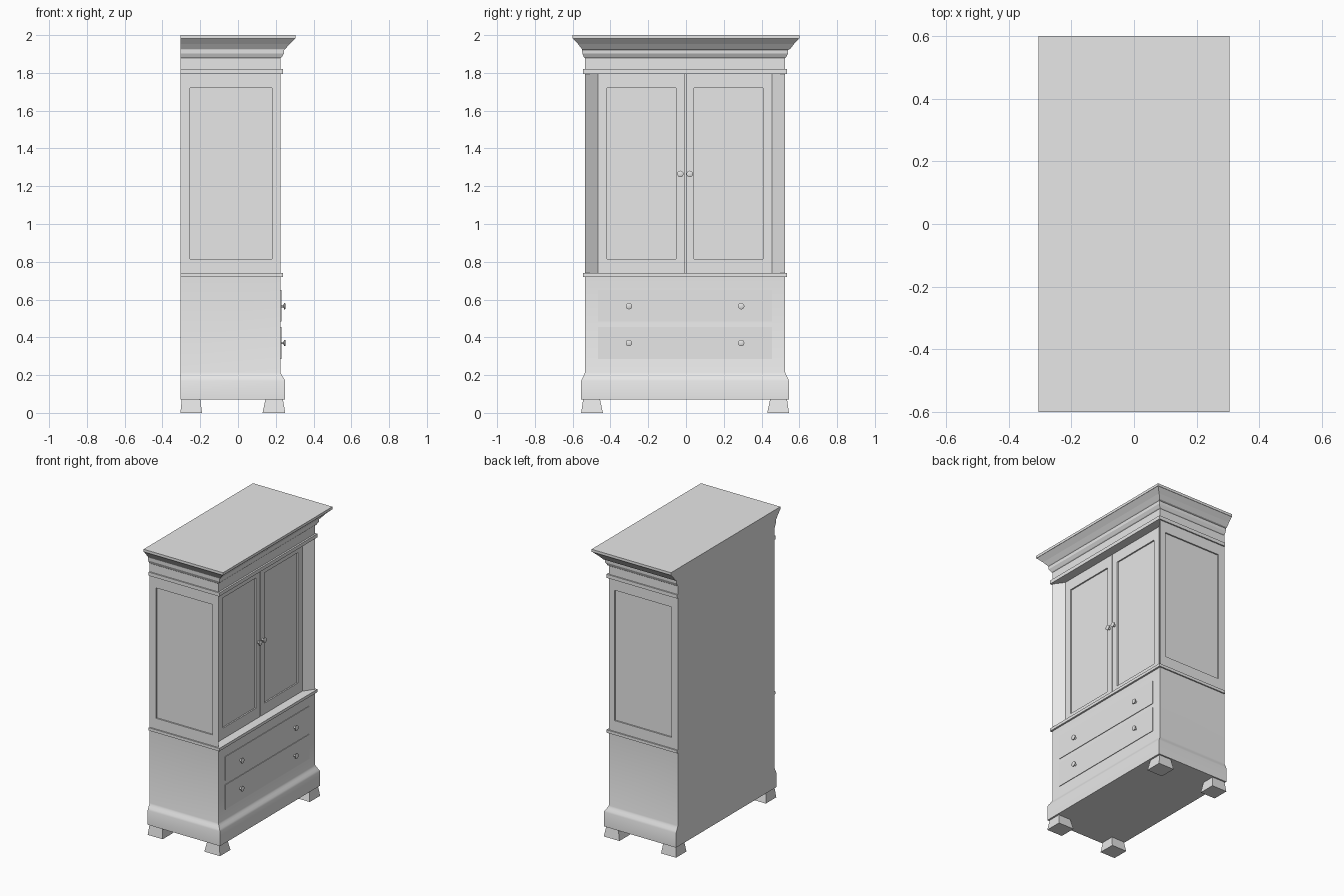
import bpy, bmesh, math
from mathutils import Matrix

if "Cube" in bpy.data.objects:
    bpy.data.objects.remove(bpy.data.objects["Cube"], do_unlink=True)

GREY = (0.8, 0.8, 0.8, 1)
paint = bpy.data.materials.new("plain_grey")
paint.use_nodes = True
paint.diffuse_color = GREY
paint.node_tree.nodes["Principled BSDF"].inputs["Base Color"].default_value = GREY

BACK, FRONT = -0.305, 0.225      # carcass depth
MID, HALF = -0.005, 0.53         # carcass centre and half width
RECESS = 0.05                    # depth of the door opening
SPLAY = 0.07                     # width of the slanted door posts
PLATE = 0.012                    # thickness of framed panels
DOOR_LOW, DOOR_HIGH = 0.74, 1.795


def loft(name, rings, smooth=False):
    """Skin a list of equal point rings and cap both ends."""
    bm = bmesh.new()
    loops = [[bm.verts.new(p) for p in ring] for ring in rings]
    n = len(loops[0])
    for a, b in zip(loops, loops[1:]):
        for i in range(n):
            j = (i + 1) % n
            bm.faces.new((a[i], a[j], b[j], b[i]))
    bm.faces.new(loops[0][::-1])
    bm.faces.new(loops[-1])
    bmesh.ops.recalc_face_normals(bm, faces=bm.faces)
    mesh = bpy.data.meshes.new(name)
    bm.to_mesh(mesh)
    bm.free()
    obj = bpy.data.objects.new(name, mesh)
    bpy.context.collection.objects.link(obj)
    mesh.materials.append(paint)
    if smooth:
        bpy.ops.object.select_all(action="DESELECT")
        obj.select_set(True)
        bpy.context.view_layer.objects.active = obj
        bpy.ops.object.shade_smooth_by_angle(angle=math.radians(35))
    return obj


def rect(x0, x1, y0, y1, z):
    return [(x0, y0, z), (x1, y0, z), (x1, y1, z), (x0, y1, z)]


def layer(z, front=0.0, side=0.0, mid=MID):
    """Outline growing at the front and sides, flush at the back."""
    return rect(BACK, FRONT + front, mid - HALF - side, mid + HALF + side, z)


def framed_panel(name, place, outer, inner, back_shift=0.0):
    """Plate with a sunken field; place(u, v, depth) gives the 3D point."""
    def ring(r, depth, shift=0.0):
        u0, u1, v0, v1 = r
        return [place(u, v, depth) for u, v in
                ((u0, v0), (u1 - shift, v0), (u1 - shift, v1), (u0, v1))]
    loft(name, [ring(outer, PLATE, back_shift), ring(outer, 0),
                ring(inner, 0), ring(inner, PLATE * 0.8)])


def knob(name, x, y, z):
    profile = [(-0.002, 0.01), (0.004, 0.006), (0.013, 0.006),
               (0.016, 0.017), (0.021, 0.017), (0.024, 0.011)]
    turn = [i * math.tau / 16 for i in range(16)]
    loft(name, [[(x + d, y + r * math.cos(a), z + r * math.sin(a)) for a in turn]
                for d, r in profile], smooth=True)


# Lower chest with flared plinth
loft("lower_chest", [layer(0.07, 0.025, 0.02), layer(0.17, 0.025, 0.02),
                     layer(0.182, 0.019, 0.015), layer(0.195, 0.010, 0.008),
                     layer(0.205, 0.004, 0.003), layer(0.215), layer(0.72)],
     smooth=True)

# Trim bands
for name, low, high in (("waist_trim", 0.72, DOOR_LOW), ("upper_trim", DOOR_HIGH, 1.82)):
    loft(name, [layer(low, 0.012, 0.009), layer(high, 0.012, 0.009)])

# Upper carcass with slanted posts beside the recessed doors
side = HALF - PLATE
slip = PLATE * RECESS / SPLAY
half_plan = [(BACK, side), (FRONT - slip, side),
             (FRONT - RECESS, HALF - SPLAY),
             (FRONT - RECESS - PLATE, HALF - SPLAY)]
plan = [(x, MID - w) for x, w in half_plan] + [(x, MID + w) for x, w in half_plan[::-1]]
loft("upper_carcass", [[(x, y, z) for x, y in plan] for z in (DOOR_LOW, DOOR_HIGH)])

# Framed side panels
for name, s in (("right_side_panel", -1), ("left_side_panel", 1)):
    framed_panel(name, lambda u, v, d, s=s: (u, MID + s * (HALF - d), v),
                 (BACK, FRONT, DOOR_LOW, DOOR_HIGH), (-0.255, 0.18, 0.815, 1.72), slip)

# Pair of doors with knobs
door_x = FRONT - RECESS
for name, s in (("right_door", -1), ("left_door", 1)):
    framed_panel(name, lambda u, v, d, s=s: (door_x - d, MID + s * u, v),
                 (0.004, HALF - SPLAY, DOOR_LOW, DOOR_HIGH), (0.048, 0.412, 0.815, 1.72))
    knob(name + "_knob", door_x, MID + s * 0.025, 1.265)

# Drawer fronts with knobs
for name, low, high, kz in (("lower_drawer", 0.285, 0.455, 0.37),
                            ("upper_drawer", 0.485, 0.65, 0.565)):
    loft(name, [rect(FRONT - 0.01, FRONT + 0.004, MID - 0.46, MID + 0.46, z)
                for z in (low, high)])
    for s in (-1, 1):
        knob(name + "_knob", FRONT + 0.003, MID + s * 0.297, kz)

# Frieze and stepped crown
loft("crown", [layer(1.82), layer(1.878), layer(1.882, 0.006, 0.005),
               layer(1.902, 0.018, 0.014), layer(1.922, 0.02, 0.015),
               layer(1.926, 0.025, 0.021, 0), layer(1.952, 0.047, 0.041, 0),
               layer(1.982, 0.078, 0.068, 0), layer(1.982, 0.08, 0.07, 0),
               layer(2.0, 0.08, 0.07, 0)])

# Tapered feet
for end, x0, x1, t0, t1 in (("front", 0.13, 0.25, 0.145, 0.238),
                            ("back", BACK, -0.19, -0.298, -0.2)):
    for name, s in (("right", -1), ("left", 1)):
        loft(f"{end}_{name}_foot",
             [rect(x0, x1, MID + s * 0.435, MID + s * 0.55, 0),
              rect(t0, t1, MID + s * 0.45, MID + s * 0.54, 0.07)])
